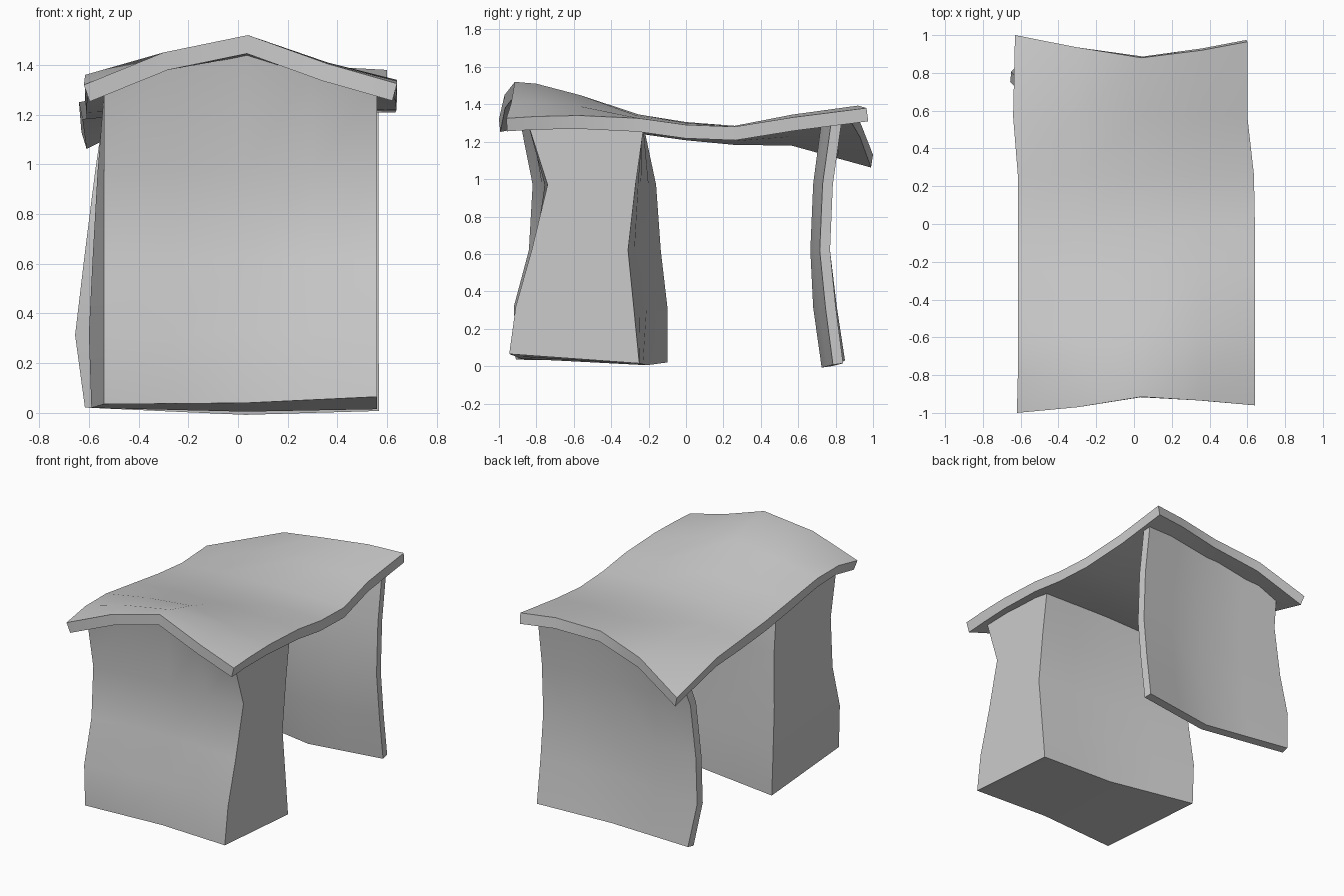
import bpy

if "Cube" in bpy.data.objects:
    bpy.data.objects.remove(bpy.data.objects["Cube"])


def make_object(name, verts, faces, thickness=0, offset=0):
    me = bpy.data.meshes.new(name)
    me.from_pydata(verts, [], faces)
    me.update()
    ob = bpy.data.objects.new(name, me)
    bpy.context.collection.objects.link(ob)
    if thickness:
        mod = ob.modifiers.new("thickness", 'SOLIDIFY')
        mod.thickness, mod.offset = thickness, offset
        mod.use_even_offset = True
    bpy.ops.object.select_all(action='DESELECT')
    ob.select_set(True)
    bpy.context.view_layer.objects.active = ob
    if thickness:
        bpy.ops.object.modifier_apply(modifier="thickness")
    bpy.ops.object.shade_smooth_by_angle(angle=0.6)
    return ob


def grid_faces(rows, cols, start=0):
    return [(start + r * cols + c, start + r * cols + c + 1,
             start + (r + 1) * cols + c + 1, start + (r + 1) * cols + c)
            for r in range(rows - 1) for c in range(cols - 1)]


def lerp_table(t, xs, vals):
    for i in range(len(xs) - 1):
        if t <= xs[i + 1] or i == len(xs) - 2:
            f = (t - xs[i]) / (xs[i + 1] - xs[i])
            return vals[i] + f * (vals[i + 1] - vals[i])


# wavy top: heights on a grid of x columns and y rows
XS = [-0.62, -0.30, 0.04, 0.36, 0.64]
YS = [-0.95, -0.80, -0.57, -0.25, 0.0, 0.26, 0.57, 0.95]
Z = [[1.32, 1.45, 1.52, 1.405, 1.325],
     [1.36, 1.45, 1.51, 1.41, 1.335],
     [1.36, 1.415, 1.45, 1.39, 1.34],
     [1.315, 1.335, 1.345, 1.335, 1.325],
     [1.28, 1.295, 1.305, 1.30, 1.29],
     [1.255, 1.275, 1.285, 1.285, 1.28],
     [1.25, 1.30, 1.33, 1.345, 1.33],
     [1.13, 1.295, 1.37, 1.393, 1.38]]
FRONT_Y = [-1.0, -0.97, -0.915, -0.935, -0.96]
BACK_Y = [1.0, 0.935, 0.88, 0.92, 0.965]
LEFT_X = [-0.62, -0.615, -0.615, -0.615, -0.615, -0.615, -0.64, -0.63]
RIGHT_X = [0.64, 0.64, 0.64, 0.64, 0.64, 0.635, 0.60, 0.60]


def top_z(x, y):
    return lerp_table(y, YS, [lerp_table(x, XS, row) for row in Z])


verts = []
for r, y in enumerate(YS):
    for c, x in enumerate(XS):
        px = LEFT_X[r] if c == 0 else RIGHT_X[r] if c == 4 else x
        py = FRONT_Y[c] if r == 0 else BACK_Y[c] if r == 7 else y
        verts.append((px, py, Z[r][c]))
make_object("table_top", verts, grid_faces(8, 5), 0.072, -1)

LEVELS = [0, 0.32, 0.62, 0.97]


def sheet(left_x, columns, bottoms):
    """Upright surface, 5 columns from 3 y profiles, reaching up into the top."""
    pts = []
    for k in range(5):
        for u in (0, 0.5, 1, 1.5, 2):
            xx = lerp_table(u, [0, 1, 2], [left_x[k], 0.03, 0.56])
            y = lerp_table(u, [0, 1, 2], [col[k] for col in columns])
            z = top_z(xx, y) - 0.04 if k == 4 else LEVELS[k]
            if k == 0:
                z = lerp_table(u, [0, 1, 2], bottoms)
            pts.append((xx, y, z))
    return pts


# curved back panel
panel = sheet([-0.61, -0.65, -0.615, -0.57, -0.54],
              [[0.85, 0.806, 0.77, 0.765, 0.82],
               [0.78, 0.735, 0.72, 0.735, 0.78],
               [0.84, 0.80, 0.77, 0.785, 0.835]], [0.03, 0.0, 0.015])
make_object("back_panel", panel, grid_faces(5, 5), 0.055, 1)

# solid front pedestal, joined from a front and a rear surface
front = sheet([-0.54] * 5,
              [[-0.91, -0.92, -0.84, -0.82, -0.89],
               [-0.88, -0.86, -0.79, -0.77, -0.84],
               [-0.945, -0.91, -0.825, -0.74, -0.85]], [0.035, 0.04, 0.065])
rear = sheet([-0.59, -0.60, -0.585, -0.565, -0.54],
             [[-0.10, -0.10, -0.135, -0.16, -0.225],
              [-0.21, -0.21, -0.24, -0.24, -0.235],
              [-0.25, -0.28, -0.31, -0.27, -0.225]], [0.02, 0.005, 0.015])
faces = grid_faces(5, 5) + [f[::-1] for f in grid_faces(5, 5, 25)]
rim = ([0, 5, 10, 15, 20] + [21, 22, 23, 24] + [19, 14, 9, 4] + [3, 2, 1])
for a, b in zip(rim, rim[1:] + rim[:1]):
    faces.append((a, b, b + 25, a + 25))
make_object("front_pedestal", front + rear, faces)
